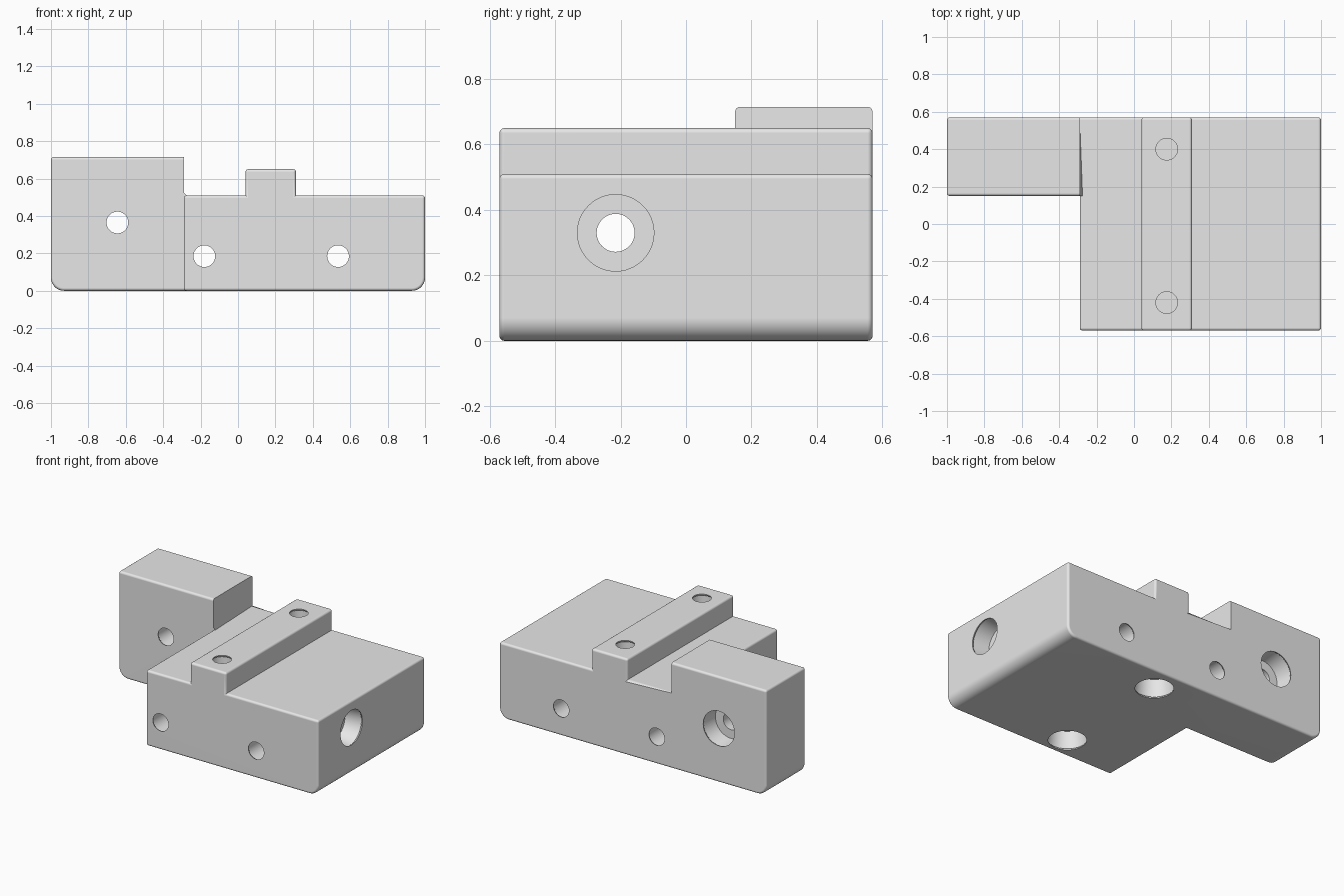
import bpy, bmesh, math
from mathutils import Vector

if "Cube" in bpy.data.objects:
    bpy.data.objects.remove(bpy.data.objects["Cube"])

grey = bpy.data.materials.new("light grey plastic")
grey.use_nodes = True
grey.diffuse_color = (0.8, 0.8, 0.8, 1)
grey.node_tree.nodes["Principled BSDF"].inputs["Base Color"].default_value = (0.8, 0.8, 0.8, 1)

STEP, BACK, FRONT, POST_Y = -0.29, 0.57, -0.57, 0.15
BLOCK_Z, RAIL_Z, POST_Z = 0.51, 0.65, 0.715
FILLET, CORNER = 0.015, 0.07


def make_object(name, bm):
    bmesh.ops.recalc_face_normals(bm, faces=bm.faces)
    mesh = bpy.data.meshes.new(name)
    bm.to_mesh(mesh)
    bm.free()
    mesh.materials.append(grey)
    ob = bpy.data.objects.new(name, mesh)
    bpy.context.collection.objects.link(ob)
    return ob


def extrude_profile(name, outline, y0, y1):
    bm = bmesh.new()
    face = bm.faces.new([bm.verts.new((x, y0, z)) for x, z in outline])
    new = bmesh.ops.extrude_face_region(bm, geom=[face])["geom"]
    bmesh.ops.translate(bm, vec=(0, y1 - y0, 0),
                        verts=[v for v in new if isinstance(v, bmesh.types.BMVert)])
    return make_object(name, bm)


def bottom_corner(side):
    # quarter round running from the underside up to the end face
    angles = [math.pi / 2 * i / 10 for i in range(11)]
    return [(side * (1 - CORNER + CORNER * math.sin(a)), CORNER - CORNER * math.cos(a))
            for a in angles]


def boolean(target, tool, operation):
    mod = target.modifiers.new(operation.lower(), 'BOOLEAN')
    mod.operation, mod.object, mod.solver = operation, tool, 'EXACT'
    bpy.context.view_layer.objects.active = target
    bpy.ops.object.modifier_apply(modifier=mod.name)
    bpy.data.objects.remove(tool)


def hole(target, start, direction, profile, sides=48):
    # lathed cutter: profile lists (depth, radius) along the hole
    bm = bmesh.new()
    turn = Vector(direction).to_track_quat('Z', 'Y')
    rings = []
    for depth, radius in profile:
        rings.append([bm.verts.new(Vector(start) + turn @ Vector(
            (radius * math.cos(math.tau * i / sides), radius * math.sin(math.tau * i / sides), depth)))
            for i in range(sides)])
    for a, b in zip(rings, rings[1:]):
        for i in range(sides):
            j = (i + 1) % sides
            bm.faces.new((a[i], a[j], b[j], b[i]))
    bm.faces.new(rings[0])
    bm.faces.new(rings[-1])
    cutter = make_object("hole_cutter", bm)
    cutter.hide_render = True
    boolean(target, cutter, 'DIFFERENCE')


def mouth(radius):
    # rounded lip of a hole, starting just outside the surface
    angles = [math.pi / 2 * i / 5 for i in range(6)]
    return [(-0.02, radius + FILLET)] + [
        (FILLET * math.sin(a), radius + FILLET * (1 - math.cos(a))) for a in angles]


def exit_lip(radius, length):
    return [(length - d, r) for d, r in reversed(mouth(radius))]


# Block with raised rail, and the taller post behind its step
block = extrude_profile("clamp_block", [(STEP, 0)] + bottom_corner(1) + [
    (1, BLOCK_Z), (0.31, BLOCK_Z), (0.31, RAIL_Z), (0.04, RAIL_Z),
    (0.04, BLOCK_Z), (STEP, BLOCK_Z)], FRONT, BACK)
post = extrude_profile("post", bottom_corner(-1)[::-1] + [
    (STEP, 0), (STEP, POST_Z), (-1, POST_Z)], POST_Y, BACK)
boolean(block, post, 'UNION')

# Small fillets on the outer edges only
bm = bmesh.new()
bm.from_mesh(block.data)
bmesh.ops.remove_doubles(bm, verts=bm.verts, dist=0.0005)
bmesh.ops.dissolve_limit(bm, angle_limit=0.01, verts=bm.verts, edges=bm.edges)
bm.normal_update()


def is_outer(e):
    inner_post = all(abs(v.co.x - STEP) < 0.01 and v.co.z > BLOCK_Z - 0.01 and v.co.y > POST_Y - 0.01
                     for v in e.verts)
    return len(e.link_faces) == 2 and e.calc_face_angle_signed(0) > 0.6 and not inner_post


bmesh.ops.bevel(bm, geom=[e for e in bm.edges if is_outer(e)], offset=FILLET,
                offset_type='OFFSET', segments=4, profile=0.5, affect='EDGES', clamp_overlap=True)
bmesh.ops.recalc_face_normals(bm, faces=bm.faces)
bm.to_mesh(block.data)
bm.free()

SMALL, HEAD, SEAT = 0.058, 0.117, 0.13


def counterbore(length):
    return mouth(HEAD) + [(SEAT, HEAD), (SEAT, SMALL)] + exit_lip(SMALL, length)


# Plain holes running front to back
for x in (-0.18, 0.535):
    hole(block, (x, FRONT, 0.185), (0, 1, 0), mouth(SMALL) + exit_lip(SMALL, BACK - FRONT))
# Counterbored holes through the post and along the block
hole(block, (-0.645, BACK, 0.365), (0, -1, 0), counterbore(BACK - POST_Y))
hole(block, (1, -0.215, 0.33), (-1, 0, 0), counterbore(1 - STEP))
# Rail holes, each with a screw head recess below and a thin web between
for y in (0.4, -0.42):
    hole(block, (0.175, y, RAIL_Z), (0, 0, -1), mouth(SMALL) + [(RAIL_Z - SEAT - 0.02, SMALL)])
    hole(block, (0.175, y, 0), (0, 0, 1), mouth(HEAD) + [(SEAT, HEAD)])

# Smooth fillets with crisp flat faces
bpy.ops.object.select_all(action='DESELECT')
block.select_set(True)
bpy.context.view_layer.objects.active = block
bpy.ops.object.shade_smooth_by_angle(angle=math.radians(35))
weighted = block.modifiers.new("even_shading", 'WEIGHTED_NORMAL')
weighted.keep_sharp = True
